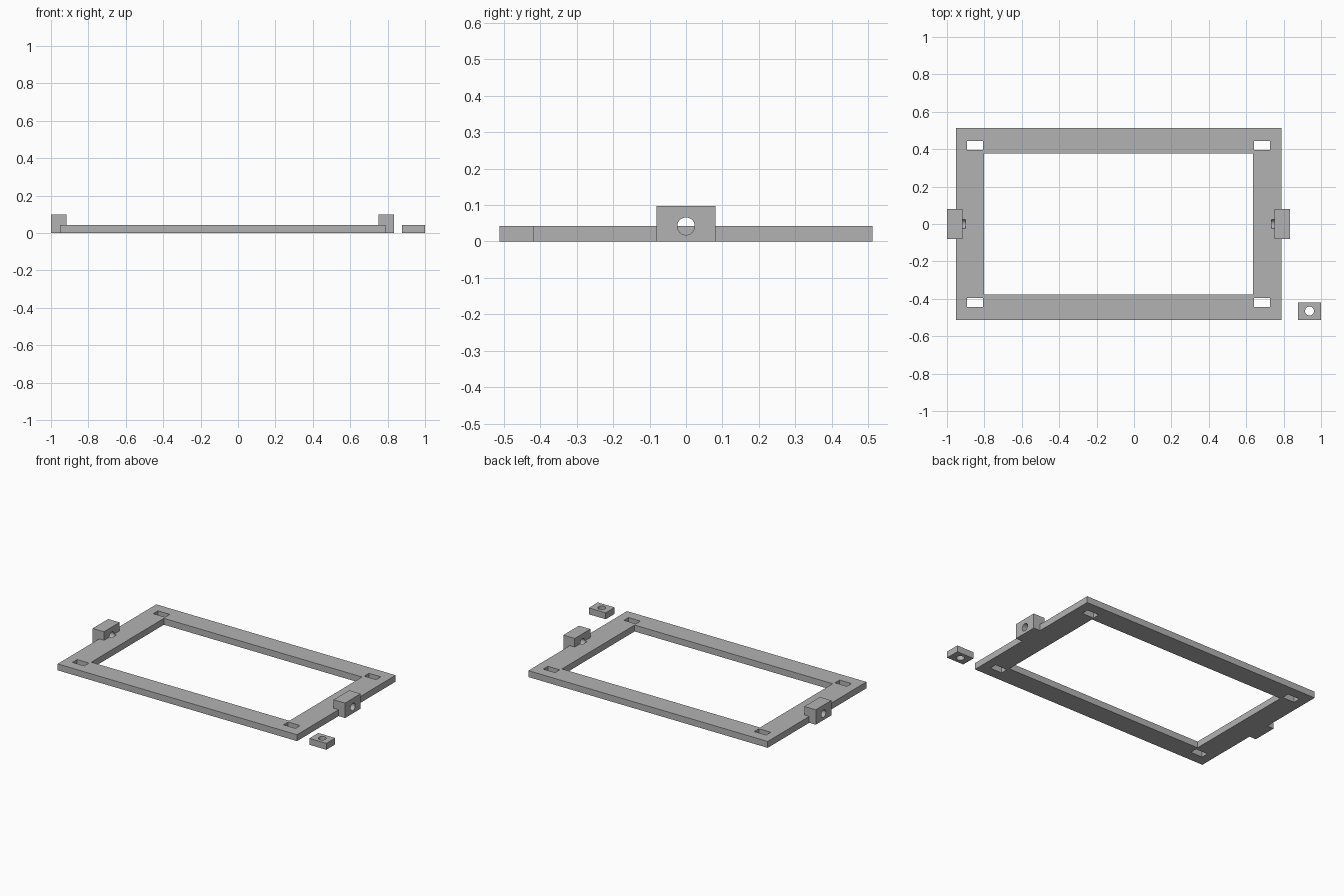
import bpy
from math import pi

if "Cube" in bpy.data.objects:
    bpy.data.objects.remove(bpy.data.objects["Cube"], do_unlink=True)

grey = bpy.data.materials.new("plain grey")
grey.use_nodes = True
grey.diffuse_color = (0.45, 0.45, 0.45, 1)
grey.node_tree.nodes["Principled BSDF"].inputs["Base Color"].default_value = (0.45, 0.45, 0.45, 1)

THICK = 0.042      # frame and spacer height
MID = -0.0825      # centre of the frame in x


def box(name, low, high):
    bpy.ops.mesh.primitive_cube_add(size=1, location=[(a + b) / 2 for a, b in zip(low, high)])
    ob = bpy.context.object
    ob.name = name
    ob.scale = [b - a for a, b in zip(low, high)]
    bpy.ops.object.transform_apply(location=False, rotation=False, scale=True)
    ob.data.materials.append(grey)
    return ob


def rod(name, centre, radius, length, along_x=False):
    bpy.ops.mesh.primitive_cylinder_add(vertices=32, radius=radius, depth=length, location=centre,
                                        rotation=(0, pi / 2 if along_x else 0, 0))
    ob = bpy.context.object
    ob.name = name
    ob.data.materials.append(grey)
    return ob


def combine(target, other, operation):
    # Apply the boolean at once and drop the helper
    bpy.context.view_layer.objects.active = target
    mod = target.modifiers.new(operation, 'BOOLEAN')
    mod.operation = operation
    mod.solver = 'EXACT'
    mod.object = other
    bpy.ops.object.modifier_apply(modifier=mod.name)
    bpy.data.objects.remove(other, do_unlink=True)


# Rectangular frame with its window
frame = box("frame", (MID - 0.87, -0.512, 0), (MID + 0.87, 0.512, THICK))
combine(frame, box("window_cutter", (MID - 0.72, -0.377, -1), (MID + 0.72, 0.377, 1)), 'DIFFERENCE')

for side in (-1, 1):
    # Strap slots in the corners
    for end in (-1, 1):
        x, y = MID + side * 0.767, end * 0.419
        slot = box("slot_cutter", (x - 0.043, y - 0.024, -1), (x + 0.043, y + 0.024, 1))
        combine(frame, slot, 'DIFFERENCE')
    # Mounting block on each end, bored lengthwise into the frame
    x = MID + side * 0.876
    combine(frame, box("mounting_block", (x - 0.0415, -0.081, 0), (x + 0.0415, 0.081, 0.098)), 'UNION')
    bore = rod("bore_cutter", (MID + side * 0.9, 0, THICK), 0.024, 0.164, True)
    combine(frame, bore, 'DIFFERENCE')

# Loose spacer with a round hole
spacer = box("spacer", (0.877, -0.512, 0), (1, -0.419, THICK))
combine(spacer, rod("hole_cutter", (0.9385, -0.4655, 0), 0.024, 1), 'DIFFERENCE')

# Smooth the bores, keep the edges sharp
for ob in (frame, spacer):
    bpy.ops.object.select_all(action='DESELECT')
    ob.select_set(True)
    bpy.context.view_layer.objects.active = ob
    bpy.ops.object.shade_smooth_by_angle(angle=0.6)
